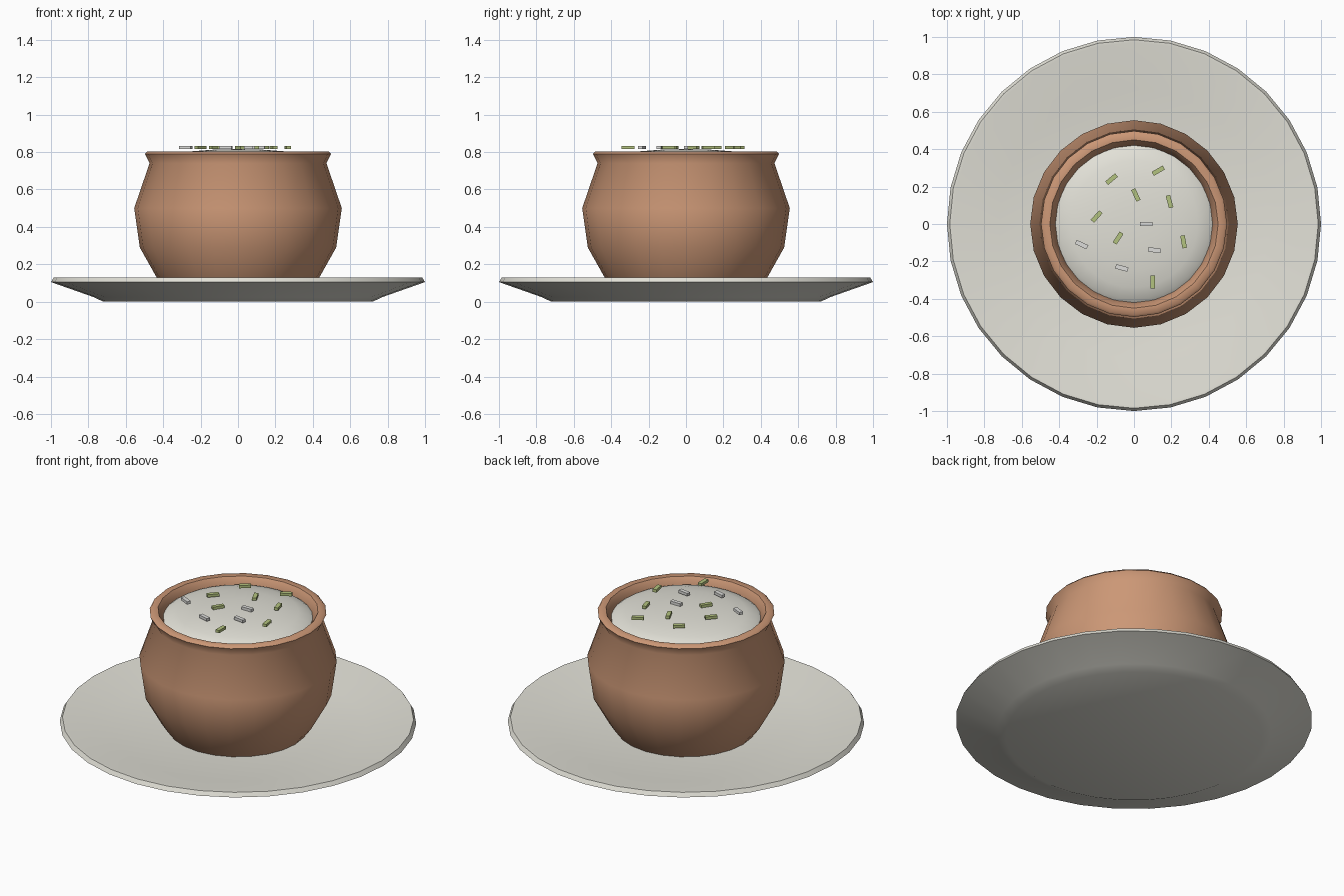
import bpy, bmesh, math
from mathutils import Matrix, Vector

if "Cube" in bpy.data.objects:
    bpy.data.objects.remove(bpy.data.objects["Cube"])


def material(name, rgb):
    m = bpy.data.materials.new(name)
    m.diffuse_color = (*rgb, 1)
    m.use_nodes = True
    m.node_tree.nodes["Principled BSDF"].inputs["Base Color"].default_value = m.diffuse_color
    return m


CLAY = material("clay", (0.60, 0.31, 0.18))
WHITE = material("off_white", (0.76, 0.75, 0.68))
GREEN = material("green", (0.45, 0.54, 0.21))
GREY = material("pale_grey", (0.72, 0.72, 0.70))


def add_object(name, bm, mat, angle=None):
    bmesh.ops.recalc_face_normals(bm, faces=bm.faces)
    mesh = bpy.data.meshes.new(name)
    bm.to_mesh(mesh)
    bm.free()
    mesh.materials.append(mat)
    ob = bpy.data.objects.new(name, mesh)
    bpy.context.collection.objects.link(ob)
    if angle:
        bpy.ops.object.select_all(action='DESELECT')
        ob.select_set(True)
        bpy.context.view_layer.objects.active = ob
        bpy.ops.object.shade_smooth_by_angle(angle=math.radians(angle))
    return ob


def lathe(name, profile, sides, mat, angle):
    """Spin a (radius, height) profile around z."""
    bm = bmesh.new()
    verts = [bm.verts.new((r, 0, z)) for r, z in profile]
    edges = [bm.edges.new(pair) for pair in zip(verts, verts[1:])]
    bmesh.ops.spin(bm, geom=verts + edges, cent=(0, 0, 0), axis=(0, 0, 1),
                   angle=math.tau, steps=sides, use_merge=True)
    bmesh.ops.remove_doubles(bm, verts=bm.verts, dist=0.0005)
    return add_object(name, bm, mat, angle)


# Saucer: flat foot, flared underside, shallow dished top
lathe("saucer", [(0, 0), (0.72, 0), (0.77, 0.024), (1.0, 0.105), (0.985, 0.13),
                 (0.97, 0.13), (0.72, 0.075), (0, 0.07)], 32, WHITE, 40)

# Pot: rounded belly, pinched neck, rolled lip and inner wall
lathe("pot", [(0, 0.07), (0.39, 0.07), (0.435, 0.13), (0.525, 0.29), (0.555, 0.50),
              (0.473, 0.74), (0.497, 0.79), (0.485, 0.802), (0.45, 0.80),
              (0.42, 0.755), (0.45, 0.50), (0.36, 0.16), (0, 0.13)], 24, CLAY, 50)

# Domed filling
lathe("filling", [(0, 0.816), (0.13, 0.813), (0.25, 0.804), (0.34, 0.788),
                  (0.40, 0.770), (0.425, 0.752), (0.425, 0.73), (0, 0.73)],
      32, WHITE, 50)

# Chopped toppings: x, y, turn in degrees
green_bits = [(-0.12, 0.24, 40), (0.13, 0.285, 30), (0.01, 0.155, -65),
              (0.19, 0.12, -75), (-0.2, 0.04, 48), (-0.085, -0.075, 57),
              (0.265, -0.095, -80), (0.1, -0.31, 90)]
grey_bits = [(0.065, 0, 0), (-0.28, -0.11, -25), (0.11, -0.14, -8),
             (-0.065, -0.235, -15)]

for label, bits, mat in (("green_topping", green_bits, GREEN),
                         ("grey_topping", grey_bits, GREY)):
    for i, (x, y, turn) in enumerate(bits):
        bm = bmesh.new()
        place = (Matrix.Translation(Vector((x, y, 0.825)))
                 @ Matrix.Rotation(math.radians(turn), 4, 'Z')
                 @ Matrix.Diagonal((0.068, 0.024, 0.017, 1)))
        bmesh.ops.create_cube(bm, size=1, matrix=place)
        add_object(f"{label}_{i + 1}", bm, mat)
